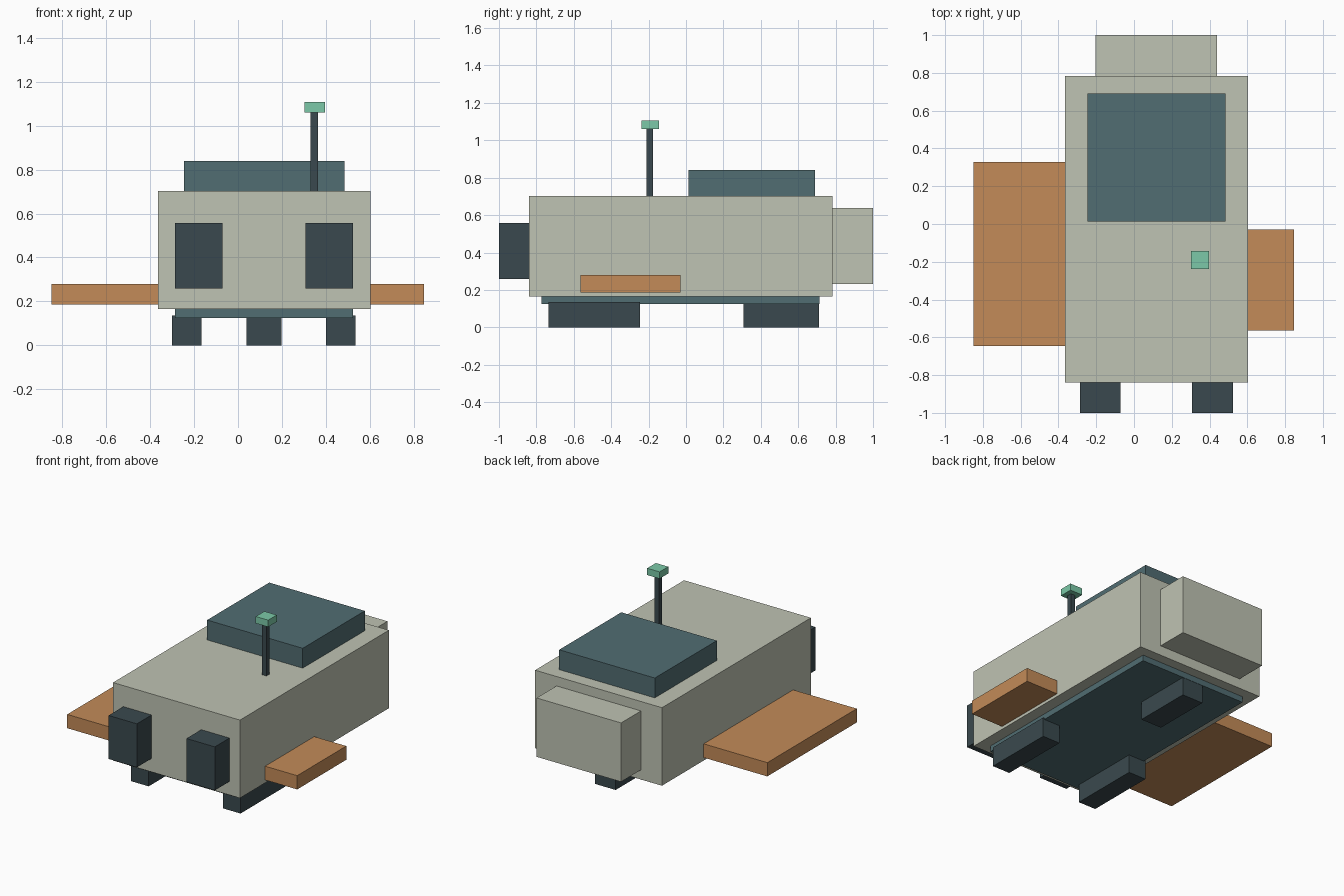
import bpy

if "Cube" in bpy.data.objects:
    bpy.data.objects.remove(bpy.data.objects["Cube"])


def material(name, rgb):
    """Flat colour given as 0-255 sRGB, stored as linear."""
    def lin(c):
        c /= 255
        return c / 12.92 if c <= 0.04045 else ((c + 0.055) / 1.055) ** 2.4
    m = bpy.data.materials.new(name)
    m.diffuse_color = (*[lin(c) for c in rgb], 1)
    m.use_nodes = True
    m.node_tree.nodes["Principled BSDF"].inputs["Base Color"].default_value = m.diffuse_color
    return m


hull = material("pale grey green", (191, 195, 179))
teal = material("slate teal", (81, 109, 114))
dark = material("dark slate", (58, 73, 78))
orange = material("copper orange", (195, 139, 88))
mint = material("mint green", (124, 201, 168))


def box(name, mat, x, y, z):
    """Box spanning the given (min, max) range on each axis."""
    bpy.ops.mesh.primitive_cube_add(size=1)
    ob = bpy.context.object
    ob.name = name
    for v in ob.data.vertices:
        v.co = [(a + b) / 2 + c * (b - a) for c, (a, b) in zip(v.co, (x, y, z))]
    ob.data.materials.append(mat)
    return ob


# Hull and rear block
box("body", hull, (-0.365, 0.603), (-0.84, 0.783), (0.165, 0.703))
box("rear_block", hull, (-0.205, 0.44), (0.78, 1.0), (0.232, 0.638))

# Raised roof and belly plate
box("roof_deck", teal, (-0.245, 0.484), (0.014, 0.69), (0.70, 0.84))
box("belly_plate", teal, (-0.287, 0.524), (-0.773, 0.713), (0.125, 0.168))

# Side wings of unequal size
box("left_wing", orange, (-0.85, -0.36), (-0.647, 0.328), (0.185, 0.28))
box("right_wing", orange, (0.60, 0.847), (-0.565, -0.03), (0.185, 0.28))

# Front pods
for side, x0 in (("left", -0.287), ("right", 0.307)):
    box(f"{side}_front_pod", dark, (x0, x0 + 0.216), (-1.0, -0.835), (0.258, 0.558))

# Three skids: two at the front, one at the rear
for side, x0 in (("left", -0.30), ("right", 0.401)):
    box(f"{side}_front_skid", dark, (x0, x0 + 0.133), (-0.735, -0.247), (0, 0.135))
box("rear_skid", dark, (0.039, 0.198), (0.308, 0.711), (0, 0.128))

# Mast with cap
box("mast", dark, (0.331, 0.365), (-0.211, -0.177), (0.69, 1.062))
box("mast_cap", mint, (0.302, 0.397), (-0.238, -0.144), (1.06, 1.107))
